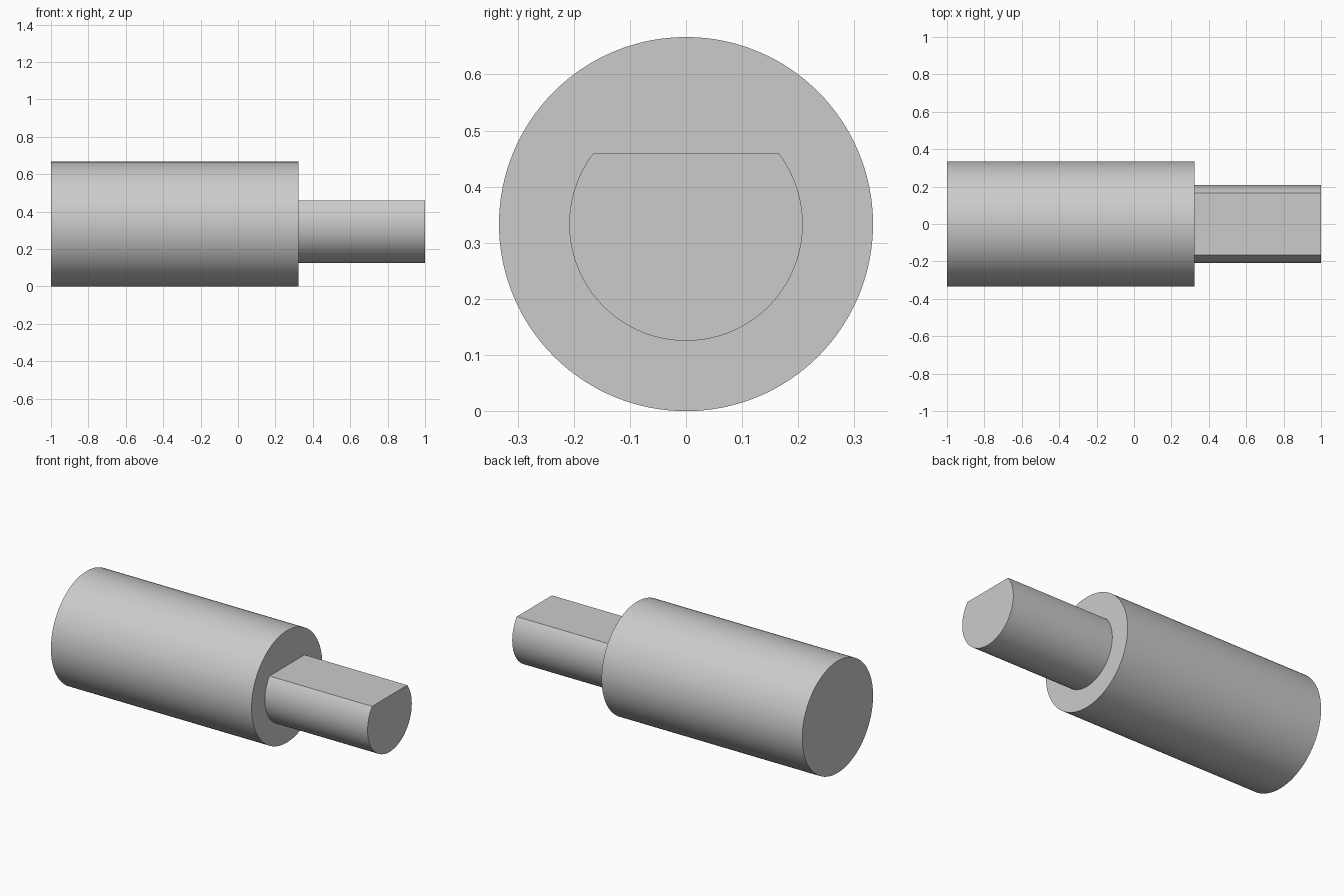
import bpy, bmesh, math

cube = bpy.data.objects.get("Cube")
if cube:
    bpy.data.objects.remove(cube, do_unlink=True)

AXIS_Z = 1 / 3
SHOULDER_X = 0.323

grey = bpy.data.materials.new("plain grey")
grey.use_nodes = True
colour = (0.6, 0.6, 0.6, 1)
grey.diffuse_color = colour
grey.node_tree.nodes["Principled BSDF"].inputs["Base Color"].default_value = colour


def round_bar(name, radius, x0, x1, flat=None, steps=128):
    """Bar along x; flat is the height above the axis where the top is cut."""
    gap = math.acos(flat / radius) if flat else 0
    sweep = 2 * math.pi - 2 * gap
    count = steps + 1 if flat else steps
    bm = bmesh.new()
    ring = []
    for i in range(count):
        a = gap + sweep * i / steps
        ring.append(bm.verts.new((x0, radius * math.sin(a), AXIS_Z + radius * math.cos(a))))
    cap = bm.faces.new(ring)
    result = bmesh.ops.extrude_face_region(bm, geom=[cap], use_keep_orig=True)
    moved = [v for v in result["geom"] if isinstance(v, bmesh.types.BMVert)]
    bmesh.ops.translate(bm, verts=moved, vec=(x1 - x0, 0, 0))
    bmesh.ops.recalc_face_normals(bm, faces=bm.faces)
    mesh = bpy.data.meshes.new(name)
    bm.to_mesh(mesh)
    bm.free()
    mesh.materials.append(grey)
    obj = bpy.data.objects.new(name, mesh)
    bpy.context.collection.objects.link(obj)
    bpy.ops.object.select_all(action="DESELECT")
    obj.select_set(True)
    bpy.context.view_layer.objects.active = obj
    bpy.ops.object.shade_smooth_by_angle(angle=math.radians(30))
    return obj


# Thick cylindrical body
round_bar("body", AXIS_Z, -1, SHOULDER_X)

# Thinner D-shaped shaft, seated slightly inside the body
round_bar("flatted_shaft", 0.208, SHOULDER_X - 0.02, 1, flat=0.126)
